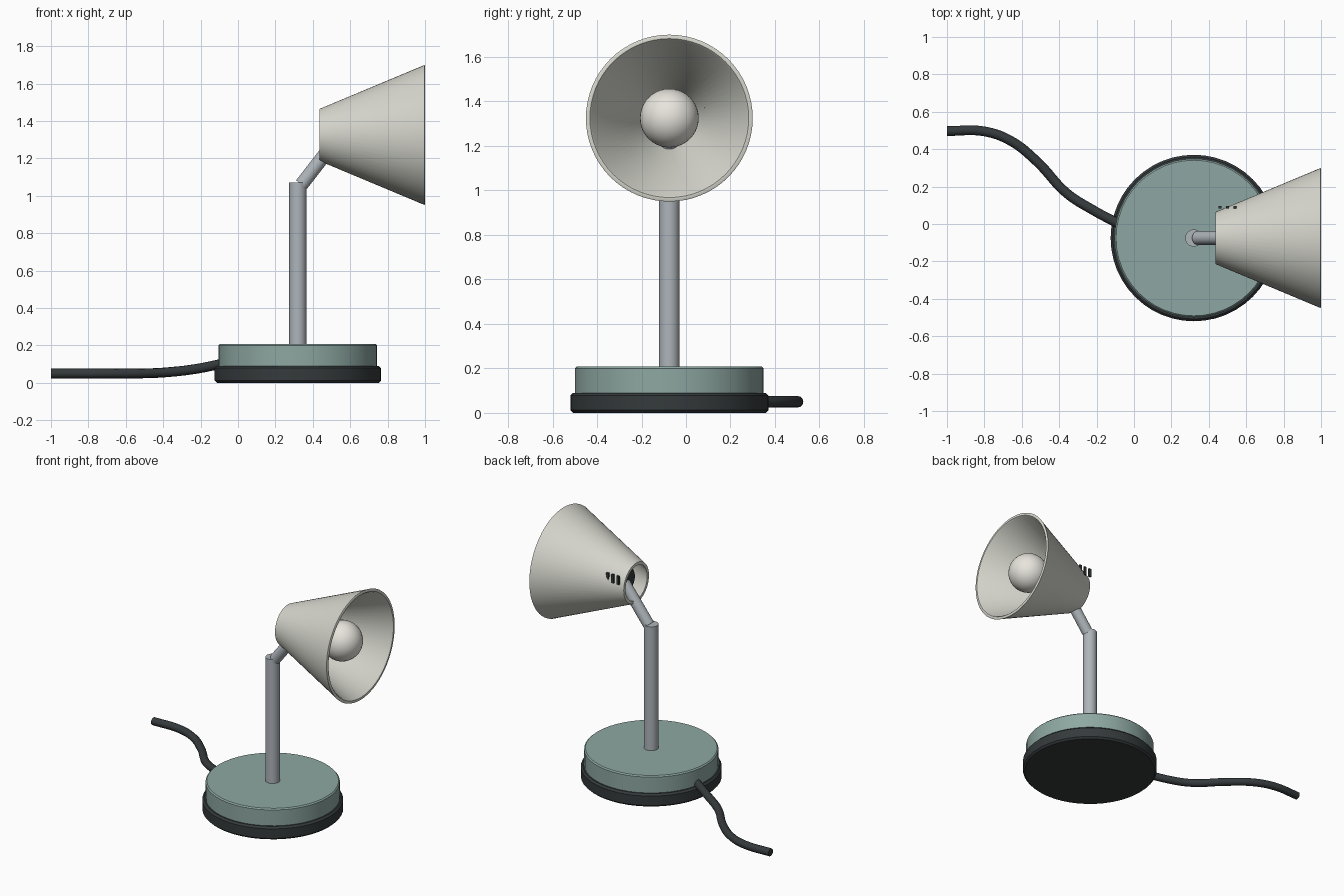
import bpy, bmesh, math
from mathutils import Vector

if "Cube" in bpy.data.objects:
    bpy.data.objects.remove(bpy.data.objects["Cube"])

CX, CY, AXIS_Z = 0.32, -0.075, 1.325   # stand axis and shade axis height


def material(name, rgb):
    m = bpy.data.materials.new(name)
    m.diffuse_color = (*rgb, 1)
    m.use_nodes = True
    m.node_tree.nodes["Principled BSDF"].inputs["Base Color"].default_value = m.diffuse_color
    return m


RUBBER = material("dark_rubber", (0.035, 0.042, 0.045))
ENAMEL = material("green_enamel", (0.27, 0.39, 0.36))
METAL = material("metal", (0.42, 0.46, 0.49))
CREAM = material("cream_paint", (0.68, 0.68, 0.62))
GLASS = material("bulb_glass", (0.80, 0.78, 0.72))


def finish(obj, name, mat):
    obj.name = obj.data.name = name
    obj.data.materials.append(mat)
    bpy.context.view_layer.objects.active = obj
    obj.select_set(True)
    bpy.ops.object.shade_smooth_by_angle(angle=math.radians(35))
    obj.select_set(False)
    return obj


def lathe(name, profile, origin, direction, mat, closed=False, steps=48):
    """Spin (radius, height) points round an axis through origin."""
    bm = bmesh.new()
    verts = [bm.verts.new((r, 0, h)) for r, h in profile]
    for a, b in zip(verts, verts[1:] + (verts[:1] if closed else [])):
        if a is not b and (closed or b is not verts[0]):
            bm.edges.new((a, b))
    bmesh.ops.spin(bm, geom=bm.verts[:] + bm.edges[:], cent=(0, 0, 0), axis=(0, 0, 1),
                   angle=math.tau, steps=steps, use_duplicate=False)
    bmesh.ops.remove_doubles(bm, verts=bm.verts[:], dist=1e-5)
    bmesh.ops.recalc_face_normals(bm, faces=bm.faces[:])
    me = bpy.data.meshes.new(name)
    bm.to_mesh(me)
    bm.free()
    obj = bpy.data.objects.new(name, me)
    bpy.context.collection.objects.link(obj)
    obj.location = origin
    obj.rotation_euler = Vector(direction).to_track_quat('Z', 'Y').to_euler()
    return finish(obj, name, mat)


def disc(r, z0, z1, b):
    """Solid cylinder profile with small chamfers."""
    return [(0, z0), (r - b, z0), (r, z0 + b), (r, z1 - b), (r - b, z1), (0, z1)]


def rod(name, start, end, r, mat):
    d = Vector(end) - Vector(start)
    return lathe(name, [(0, 0), (r, 0), (r, d.length), (0, d.length)], start, d, mat, steps=32)


# Base and post
UP = (0, 0, 1)
lathe("rubber_foot", disc(0.445, 0, 0.09, 0.012), (CX, CY, 0), UP, RUBBER)
lathe("base", disc(0.424, 0.08, 0.208, 0.008), (CX, CY, 0), UP, ENAMEL)
rod("post", (CX, CY, 0.19), (CX, CY, 1.07), 0.046, METAL)

# Angled arm running into the socket
rod("arm", (0.34, CY, 1.06), (0.53, CY, 1.305), 0.037, METAL)

# Thin open conical shade with a rounded lip, facing +x
shade = [(0.139, 0.435), (0.372, 0.992), (0.375, 0.997), (0.370, 1.0),
         (0.357, 1.0), (0.350, 0.993), (0.119, 0.435)]
lathe("shade", shade, (0, CY, AXIS_Z), (1, 0, 0), CREAM, closed=True, steps=64)

# Socket and bulb
lathe("socket", disc(0.085, 0.50, 0.76, 0.008), (0, CY, AXIS_Z), (1, 0, 0), RUBBER)
bpy.ops.mesh.primitive_uv_sphere_add(segments=40, ring_count=20, radius=0.132,
                                     location=(0.855, CY, AXIS_Z))
finish(bpy.context.object, "bulb", GLASS)

# Vent slots on the back side of the shade
for i in range(3):
    bpy.ops.mesh.primitive_cube_add(size=1, location=(0.46 + 0.04 * i, 0.09, 1.40))
    slot = bpy.context.object
    slot.scale = (0.018, 0.012, 0.06)
    finish(slot, f"vent_slot_{i + 1}", RUBBER)

# Power cable
path = [(-1, 0.497, 0.05), (-0.8, 0.495, 0.05), (-0.66, 0.445, 0.05), (-0.52, 0.335, 0.05),
        (-0.36, 0.165, 0.058), (-0.22, 0.075, 0.075), (-0.06, -0.01, 0.108)]
curve = bpy.data.curves.new("cable", 'CURVE')
curve.dimensions = '3D'
curve.bevel_depth = 0.026
curve.bevel_resolution = 4
curve.use_fill_caps = True
curve.resolution_u = 8
spline = curve.splines.new('BEZIER')
spline.bezier_points.add(len(path) - 1)
for p, co in zip(spline.bezier_points, path):
    p.co = co
    p.handle_left_type = p.handle_right_type = 'AUTO'
cable = bpy.data.objects.new("cable", curve)
bpy.context.collection.objects.link(cable)
curve.materials.append(RUBBER)
